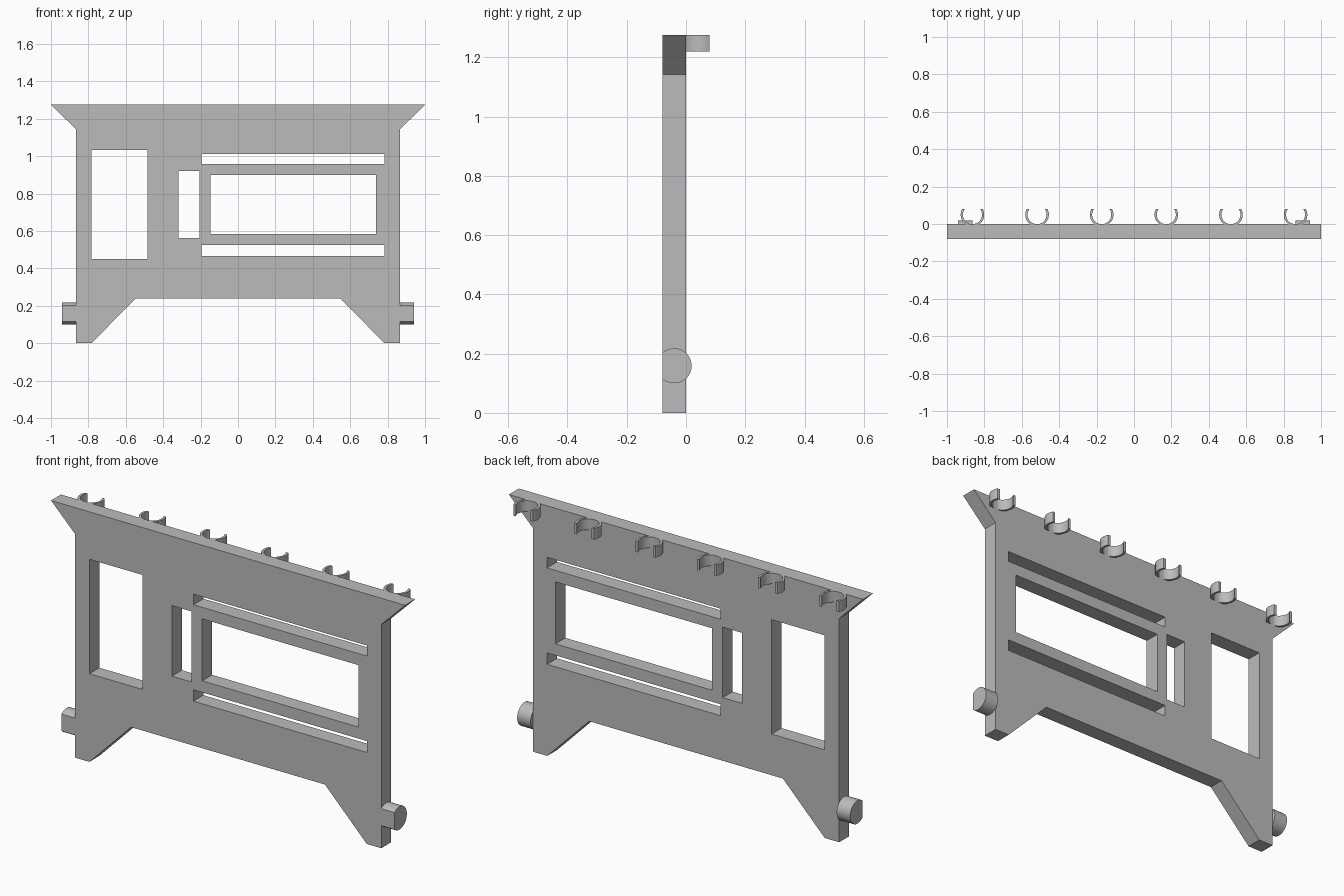
import bpy
import bmesh
from math import asin, cos, sin, pi

cube = bpy.data.objects.get("Cube")
if cube:
    bpy.data.objects.remove(cube, do_unlink=True)

grey = bpy.data.materials.new("plain grey")
grey.use_nodes = True
colour = (0.5, 0.5, 0.5, 1)
grey.diffuse_color = colour
grey.node_tree.nodes["Principled BSDF"].inputs["Base Color"].default_value = colour


def extruded(name, loops, depth, location, rotation=(0, 0, 0)):
    """Extrude flat closed loops (inner loops become holes) into a mesh part."""
    curve = bpy.data.curves.new(name, "CURVE")
    curve.dimensions = "2D"
    curve.fill_mode = "BOTH"
    curve.extrude = depth / 2
    for loop in loops:
        spline = curve.splines.new("POLY")
        spline.points.add(len(loop) - 1)
        for point, (u, v) in zip(spline.points, loop):
            point.co = (u, v, 0, 1)
        spline.use_cyclic_u = True
    obj = bpy.data.objects.new(name, curve)
    bpy.context.collection.objects.link(obj)
    obj.location, obj.rotation_euler = location, rotation
    bpy.ops.object.select_all(action="DESELECT")
    obj.select_set(True)
    bpy.context.view_layer.objects.active = obj
    bpy.ops.object.convert(target="MESH")
    obj = bpy.context.object
    bm = bmesh.new()
    bm.from_mesh(obj.data)
    bmesh.ops.remove_doubles(bm, verts=bm.verts, dist=0.0001)
    bmesh.ops.recalc_face_normals(bm, faces=bm.faces)
    bm.to_mesh(obj.data)
    bm.free()
    obj.data.materials.clear()
    obj.data.materials.append(grey)
    bpy.ops.object.shade_smooth_by_angle(angle=pi / 6)
    return obj


def arc(radius, start, end, steps):
    angles = [start + (end - start) * i / steps for i in range(steps + 1)]
    return [(radius * cos(a), radius * sin(a)) for a in angles]


def rectangle(left, right, bottom, top):
    return [(left, bottom), (right, bottom), (right, top), (left, top)]


# Panel with flared top corners, two feet and rectangular openings
thick = 0.08
half = [(0.547, 0.24), (0.783, 0), (0.865, 0), (0.865, 1.142), (1, 1.276)]
outline = half + [(-x, z) for x, z in reversed(half)]
openings = [
    rectangle(-0.783, -0.483, 0.45, 1.034),
    rectangle(-0.317, -0.207, 0.562, 0.922),
    rectangle(-0.195, 0.784, 0.959, 1.013),
    rectangle(-0.146, 0.737, 0.584, 0.9),
    rectangle(-0.195, 0.784, 0.467, 0.525),
]
extruded("panel", [outline] + openings, thick, (0, -thick / 2, 0), (pi / 2, 0, 0))

# Side pegs, round with a flat cut flush with the panel front
peg_radius = 0.059
cut = asin(thick / 2 / peg_radius) + pi / 2
peg_profile = arc(peg_radius, -cut, cut, 40)
for side, name in ((1, "left_peg"), (-1, "right_peg")):
    extruded(name, [peg_profile], 0.076, (side * 0.902, -thick / 2, 0.159),
             (pi / 2, 0, pi / 2))

# Row of open ring clips along the back of the top edge
outer, inner, tip = 0.063, 0.051, 0.03
a, b = asin(tip / outer), asin(tip / inner)
clip_profile = arc(outer, a, -pi - a, 36) + arc(inner, -pi - b, b, 36)
for i in range(6):
    extruded(f"clip_{i + 1}", [clip_profile], 0.056,
             ((i - 2.5) * 0.3455, 0.05, 1.248))
